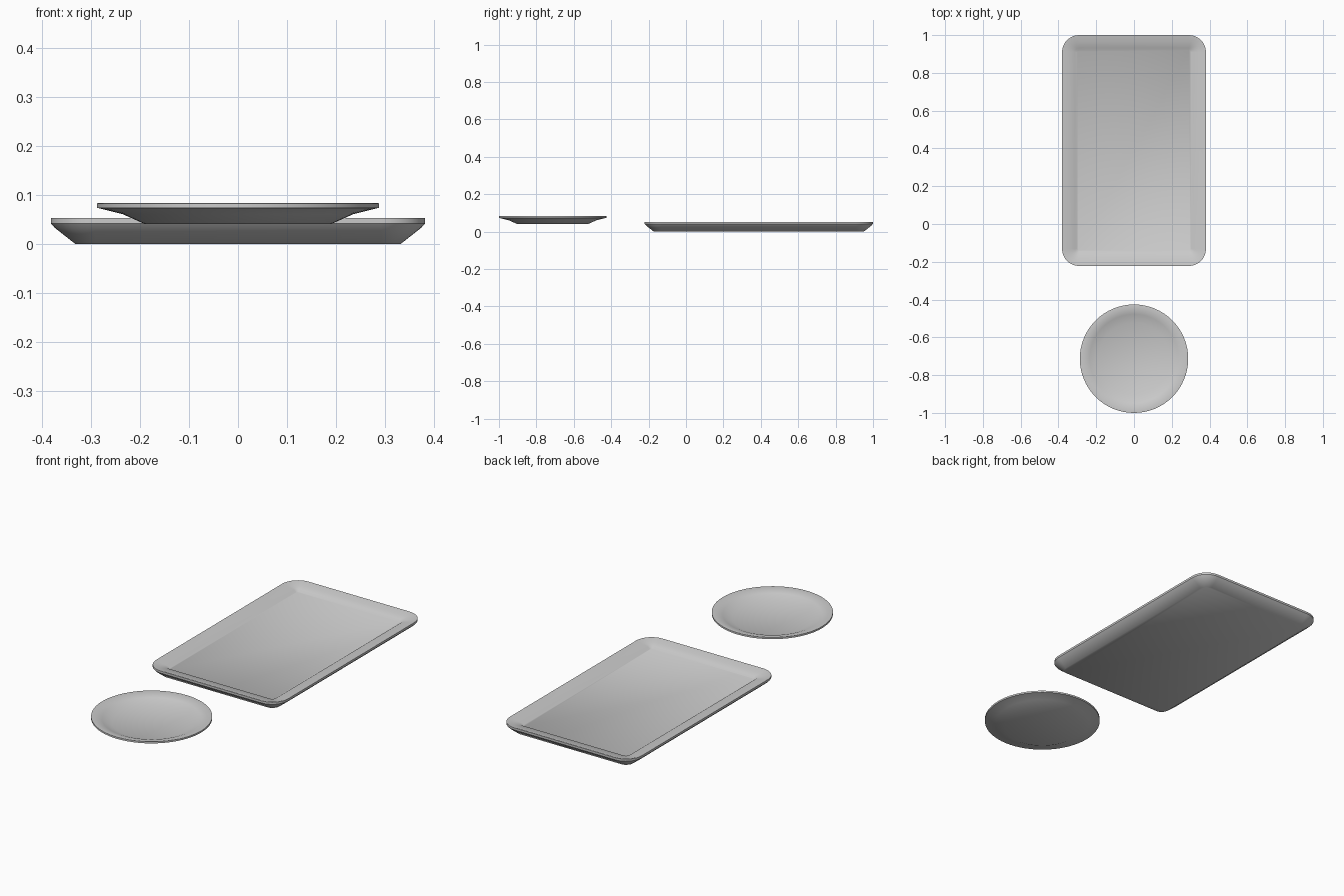
import bpy, bmesh, math

if "Cube" in bpy.data.objects:
    bpy.data.objects.remove(bpy.data.objects["Cube"])


def loft(name, rings, angle):
    """Skin stacked closed rings and cap both ends."""
    bm = bmesh.new()
    loops = [[bm.verts.new(p) for p in ring] for ring in rings]
    n = len(loops[0])
    for a, b in zip(loops, loops[1:]):
        for i in range(n):
            j = (i + 1) % n
            bm.faces.new((a[i], a[j], b[j], b[i]))
    bm.faces.new(loops[0][::-1])
    bm.faces.new(loops[-1])
    bmesh.ops.recalc_face_normals(bm, faces=bm.faces)
    mesh = bpy.data.meshes.new(name)
    bm.to_mesh(mesh)
    bm.free()
    obj = bpy.data.objects.new(name, mesh)
    bpy.context.collection.objects.link(obj)
    bpy.ops.object.select_all(action='DESELECT')
    obj.select_set(True)
    bpy.context.view_layer.objects.active = obj
    bpy.ops.object.shade_smooth_by_angle(angle=math.radians(angle))
    return obj


def rounded_rect(hx, hy, r, cy, z, seg=8):
    pts = []
    corners = [(1, 1), (-1, 1), (-1, -1), (1, -1)]
    for k, (sx, sy) in enumerate(corners):
        for i in range(seg + 1):
            a = math.pi / 2 * (k + i / seg)
            pts.append((sx * (hx - r) + r * math.cos(a),
                        cy + sy * (hy - r) + r * math.sin(a), z))
    return pts


def circle(r, cy, z, n=64):
    return [(r * math.cos(2 * math.pi * i / n),
             cy + r * math.sin(2 * math.pi * i / n), z) for i in range(n)]


# serving tray: (inset from outer edge, height), underside to inner floor
tray_profile = [(0.05, 0.0), (0.008, 0.033), (0.0, 0.042), (0.0, 0.053),
                (0.006, 0.053), (0.035, 0.043), (0.068, 0.039), (0.080, 0.030)]
loft("tray", [rounded_rect(0.381 - i, 0.611 - i, max(0.09 - i, 0.012), 0.389, z)
              for i, z in tray_profile], 40)

# round plate: (radius, height), underside to inner floor
plate_profile = [(0.19, 0.041), (0.235, 0.061), (0.287, 0.074), (0.287, 0.083),
                 (0.284, 0.084), (0.235, 0.071), (0.19, 0.052)]
loft("plate", [circle(r, -0.713, z) for r, z in plate_profile], 40)
